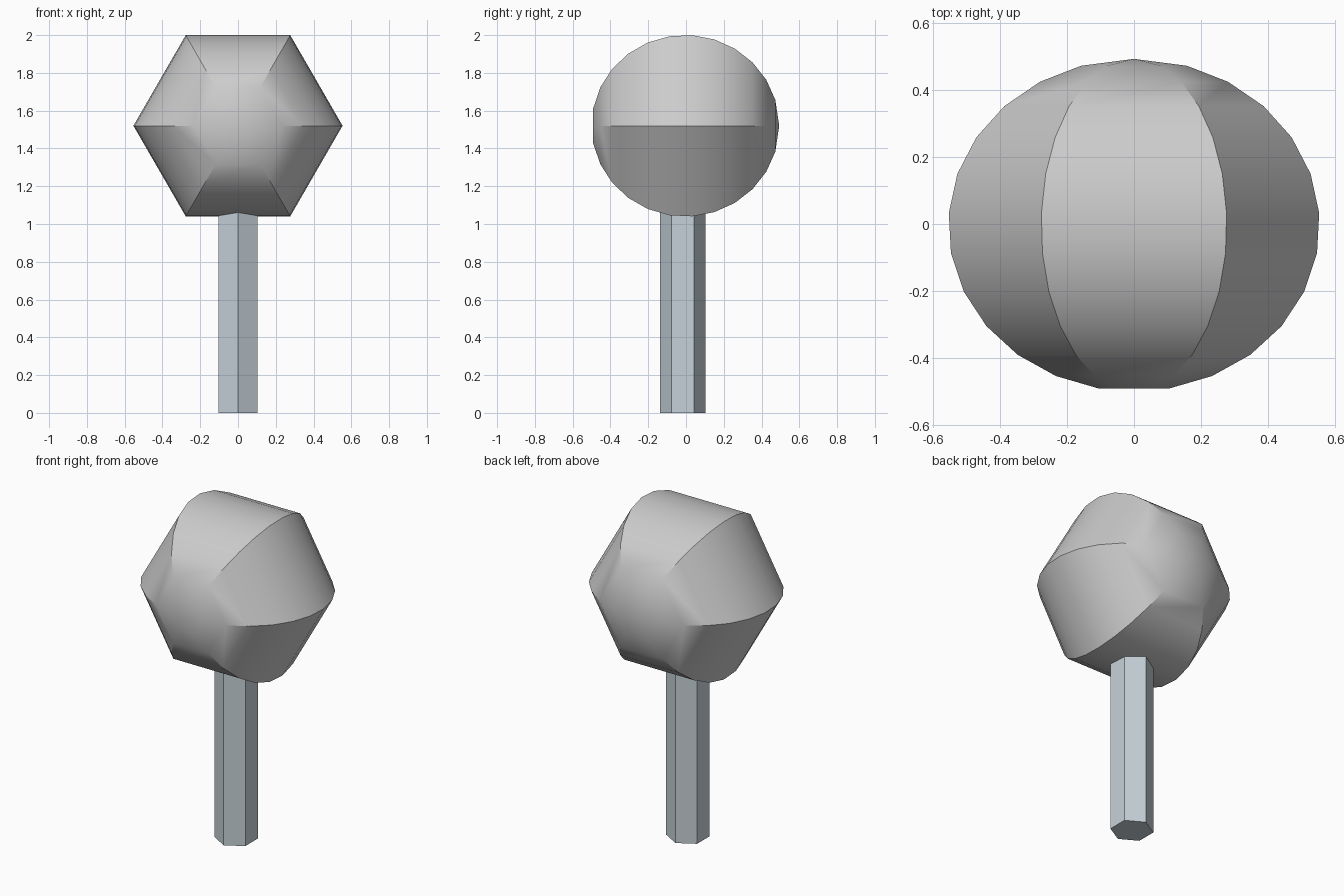
import bpy, bmesh
from math import sin, cos, radians

if "Cube" in bpy.data.objects:
    bpy.data.objects.remove(bpy.data.objects["Cube"])

SIDES = 6


def finish(name, bm, angle=30):
    bmesh.ops.recalc_face_normals(bm, faces=bm.faces)
    mesh = bpy.data.meshes.new(name)
    bm.to_mesh(mesh)
    bm.free()
    obj = bpy.data.objects.new(name, mesh)
    bpy.context.collection.objects.link(obj)
    bpy.ops.object.select_all(action='DESELECT')
    obj.select_set(True)
    bpy.context.view_layer.objects.active = obj
    bpy.ops.object.shade_smooth_by_angle(angle=radians(angle))
    return obj


# Head: a six-sided globe with its axis along y, rounded lengthwise
R, RY, CY, CZ = 0.555, 0.497, -0.0035, 1.52
bm = bmesh.new()
rings = []
for k in range(12):
    lat = radians(73.4 - 13.85 * k)
    r, y = R * cos(lat), CY + RY * sin(lat)
    rings.append([bm.verts.new((r * cos(radians(60 * i)), y,
                                CZ + r * sin(radians(60 * i))))
                  for i in range(SIDES)])
back = bm.verts.new((0, CY + RY, CZ))
front = bm.verts.new((0, rings[-1][0].co.y, CZ))
for i in range(SIDES):
    j = (i + 1) % SIDES
    for a, b in zip(rings, rings[1:]):
        bm.faces.new((a[i], a[j], b[j], b[i]))
    bm.faces.new((back, rings[0][i], rings[0][j]))
    bm.faces.new((front, rings[-1][j], rings[-1][i]))
finish("head", bm)

# Handle: hexagonal rod with corners pointing front and back
TOP = 1.1
bm = bmesh.new()
base = [bm.verts.new((0.12 * sin(radians(60 * i)),
                      -0.018 + 0.12 * cos(radians(60 * i)), 0))
        for i in range(SIDES)]
tip = [bm.verts.new((v.co.x, v.co.y, TOP)) for v in base]
bm.faces.new(base)
bm.faces.new(tip)
for i in range(SIDES):
    j = (i + 1) % SIDES
    bm.faces.new((base[i], base[j], tip[j], tip[i]))
handle = finish("handle", bm)
mat = bpy.data.materials.new("blue_grey")
mat.diffuse_color = (0.56, 0.64, 0.69, 1)
mat.use_nodes = True
mat.node_tree.nodes["Principled BSDF"].inputs["Base Color"].default_value = mat.diffuse_color
handle.data.materials.append(mat)
